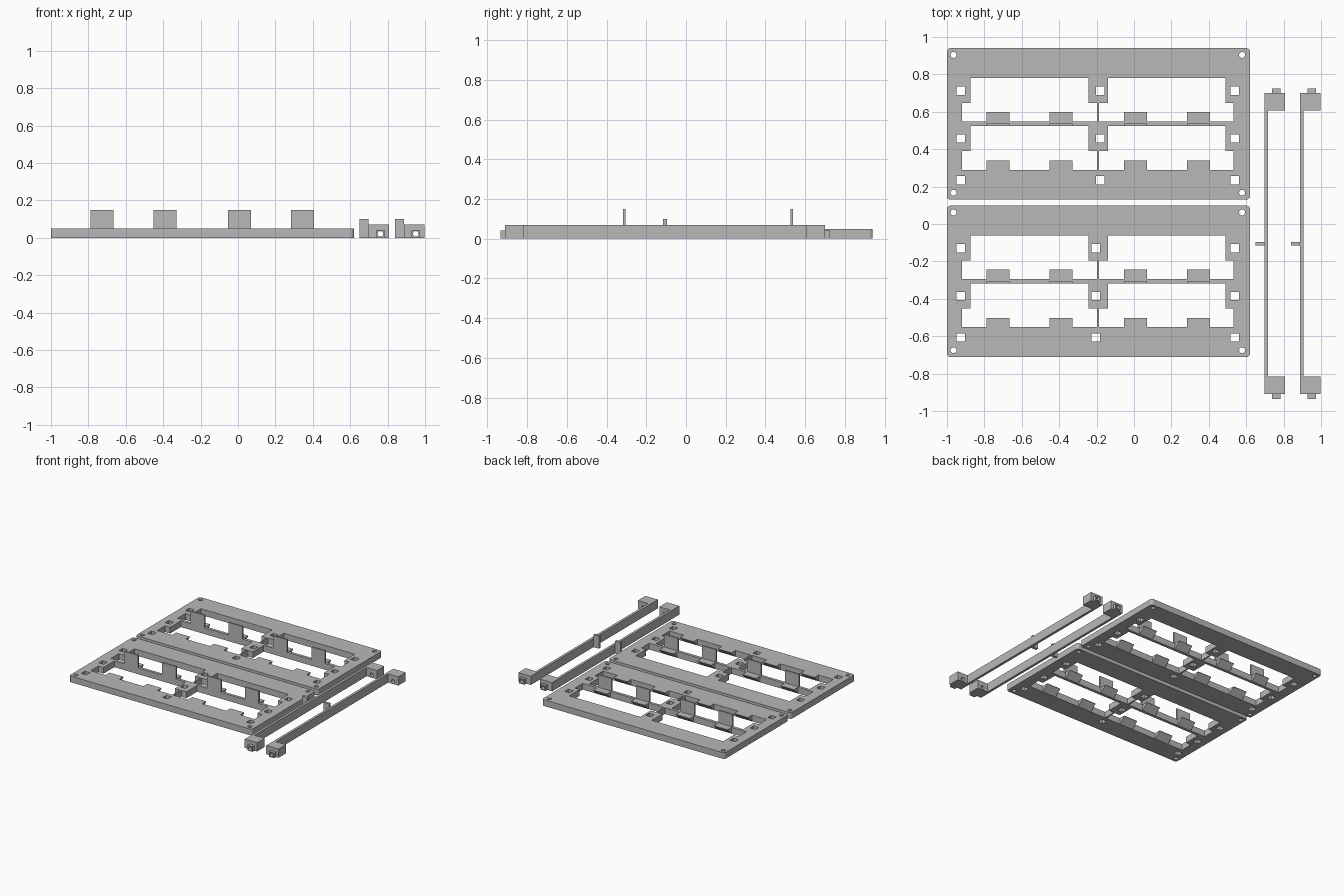
import bpy, bmesh, math
from mathutils import Matrix

cube = bpy.data.objects.get("Cube")
if cube:
    bpy.data.objects.remove(cube, do_unlink=True)

grey = bpy.data.materials.new("plain grey")
grey.use_nodes = True
grey.diffuse_color = (0.48, 0.48, 0.48, 1)
grey.node_tree.nodes["Principled BSDF"].inputs["Base Color"].default_value = grey.diffuse_color

# Profile plane for each extrusion axis
AXES = {
    "Z": Matrix.Identity(4),
    "Y": Matrix(((1, 0, 0, 0), (0, 0, -1, 0), (0, 1, 0, 0), (0, 0, 0, 1))),
    "X": Matrix(((0, 0, 1, 0), (1, 0, 0, 0), (0, 1, 0, 0), (0, 0, 0, 1))),
}


def rect(x0, x1, y0, y1):
    return [(x0, y0), (x1, y0), (x1, y1), (x0, y1)]


def square(x, y, size):
    h = size / 2
    return rect(x - h, x + h, y - h, y + h)


def circle(x, y, r, n=20):
    return [(x + r * math.cos(math.tau * i / n), y + r * math.sin(math.tau * i / n)) for i in range(n)]


def rounded(x0, x1, y0, y1, r, n=5):
    corners = [(x1 - r, y1 - r), (x0 + r, y1 - r), (x0 + r, y0 + r), (x1 - r, y0 + r)]
    return [(cx + r * math.cos(math.pi / 2 * (q + i / n)), cy + r * math.sin(math.pi / 2 * (q + i / n)))
            for q, (cx, cy) in enumerate(corners) for i in range(n + 1)]


def prism(name, loops, lo, hi, axis="Z"):
    """Extrude an outline with holes from lo to hi along an axis."""
    curve = bpy.data.curves.new(name, "CURVE")
    curve.dimensions = "2D"
    curve.fill_mode = "BOTH"
    curve.extrude = (hi - lo) / 2
    for loop in loops:
        spline = curve.splines.new("POLY")
        spline.points.add(len(loop) - 1)
        for point, (x, y) in zip(spline.points, loop):
            point.co = (x, y, 0, 1)
        spline.use_cyclic_u = True
    temp = bpy.data.objects.new(name + "_outline", curve)
    mesh = bpy.data.meshes.new_from_object(temp)
    bpy.data.objects.remove(temp)
    bpy.data.curves.remove(curve)
    middle = (lo + hi) / 2 * (-1 if axis == "Y" else 1)
    mesh.transform(AXES[axis] @ Matrix.Translation((0, 0, middle)))
    bm = bmesh.new()
    bm.from_mesh(mesh)
    bmesh.ops.remove_doubles(bm, verts=bm.verts, dist=0.0001)
    bmesh.ops.recalc_face_normals(bm, faces=bm.faces)
    for f in bm.faces:
        f.smooth = False
    bm.to_mesh(mesh)
    bm.free()
    mesh.materials.clear()
    mesh.materials.append(grey)
    obj = bpy.data.objects.new(name, mesh)
    bpy.context.collection.objects.link(obj)
    return obj


THICK = 0.05
TAB_X = (-0.727, -0.39, 0.008, 0.345)
TAB_HALF = 0.061


def opening(wide0, wide1, narrow0, narrow1, bottom, step, top):
    return [(wide0, bottom), (wide1, bottom), (wide1, step), (narrow1, step),
            (narrow1, top), (narrow0, top), (narrow0, step), (wide0, step)]


def panel(name, dy, mid_hole_x):
    # Frame plate with stepped windows, screw holes and square sockets
    loops = [rounded(-1, 0.62, 0.131 + dy, 0.94 + dy, 0.018)]
    for x in (-0.965, 0.578):
        for y in (0.167, 0.904):
            loops.append(circle(x, y + dy, 0.016))
    for x in (-0.927, mid_hole_x, 0.538):
        for y in (0.235, 0.457, 0.713):
            loops.append(square(x, y + dy, 0.045))
    for bottom, step, top in ((0.29, 0.39, 0.525), (0.548, 0.647, 0.78)):
        heights = (bottom + dy, step + dy, top + dy)
        loops.append(opening(-0.92, -0.197, -0.875, -0.243, *heights))
        loops.append(opening(-0.186, 0.533, -0.14, 0.49, *heights))
    prism(name + "_plate", loops, 0, THICK)
    for i, x in enumerate(TAB_X):
        span = (x - TAB_HALF, x + TAB_HALF)
        # Sloped ledges under each window
        for part, y in (("lower_ledge", 0.29 + dy), ("upper_ledge", 0.548 + dy)):
            wedge = [(y, 0), (y + 0.05, THICK - 0.004), (y + 0.05, THICK), (y, THICK)]
            prism(f"{name}_{part}_{i + 1}", [wedge], *span, "X")
        # Upright tabs on the cross bar
        prism(f"{name}_upright_tab_{i + 1}", [rect(0.525 + dy, 0.538 + dy, THICK, 0.15)], *span, "X")


panel("back_panel", 0, -0.18)
panel("front_panel", -0.842, -0.205)


def rail(name, x):
    # Long side bar with central lever
    prism(name + "_bar", [rect(x, x + 0.02, 0, 0.07)], -0.82, 0.61, "Y")
    prism(name + "_lever", [rect(x - 0.048, x, 0, 0.1)], -0.115, -0.095, "Y")
    # End blocks and pegs, bored lengthwise
    bore = circle(x + 0.064, 0.021, 0.015)
    block = [rect(x, x + 0.11, 0, 0.07), bore]
    peg = [rect(x + 0.041, x + 0.087, 0, 0.042), bore]
    prism(name + "_front_block", block, -0.91, -0.815, "Y")
    prism(name + "_back_block", block, 0.607, 0.70, "Y")
    prism(name + "_front_peg", peg, -0.935, -0.91, "Y")
    prism(name + "_back_peg", peg, 0.70, 0.724, "Y")


rail("inner_rail", 0.697)
rail("outer_rail", 0.887)
